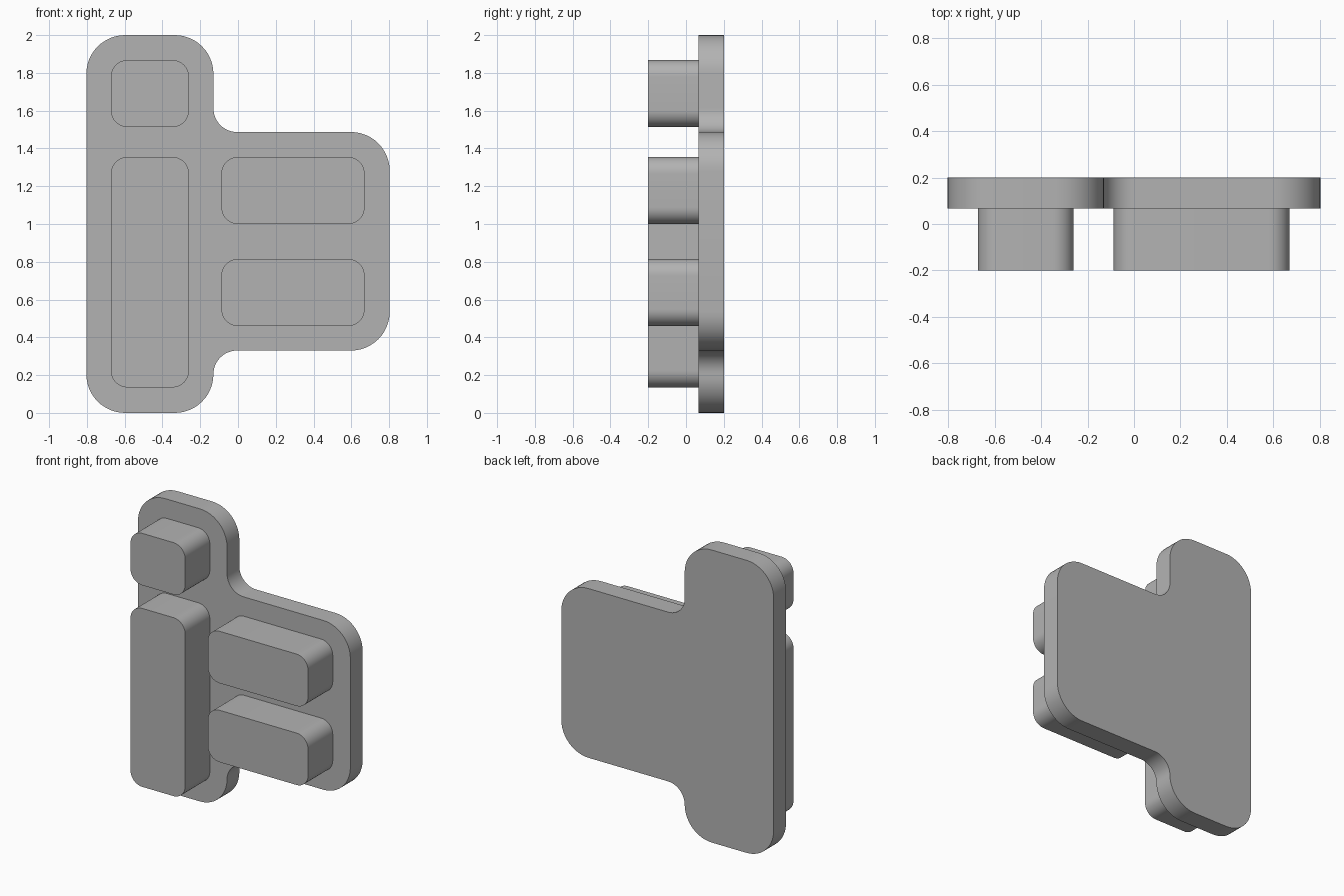
import bpy, bmesh, math
from mathutils import Vector

cube = bpy.data.objects.get("Cube")
if cube:
    bpy.data.objects.remove(cube, do_unlink=True)

grey = bpy.data.materials.new("plain_grey")
grey.use_nodes = True
COLOUR = (0.45, 0.45, 0.45, 1)
grey.diffuse_color = COLOUR
grey.node_tree.nodes["Principled BSDF"].inputs["Base Color"].default_value = COLOUR


def round_corners(corners, steps=12):
    """Replace each (x, z, radius) right-angle corner by a quarter arc."""
    points = []
    for i, (x, z, r) in enumerate(corners):
        here = Vector((x, z))
        to_prev = (Vector(corners[i - 1][:2]) - here).normalized()
        to_next = (Vector(corners[(i + 1) % len(corners)][:2]) - here).normalized()
        centre = here + (to_prev + to_next) * r
        for s in range(steps + 1):
            a = math.pi / 2 * s / steps
            points.append(centre - to_next * r * math.cos(a) - to_prev * r * math.sin(a))
    return points


def slab(name, corners, front, back):
    """Extrude a rounded outline from front to back along y."""
    bm = bmesh.new()
    face = bm.faces.new([bm.verts.new((p.x, front, p.y)) for p in round_corners(corners)])
    new = bmesh.ops.extrude_face_region(bm, geom=[face])["geom"]
    verts = [v for v in new if isinstance(v, bmesh.types.BMVert)]
    bmesh.ops.translate(bm, verts=verts, vec=(0, back - front, 0))
    bmesh.ops.recalc_face_normals(bm, faces=bm.faces)
    mesh = bpy.data.meshes.new(name)
    bm.to_mesh(mesh)
    bm.free()
    mesh.materials.append(grey)
    obj = bpy.data.objects.new(name, mesh)
    bpy.context.collection.objects.link(obj)
    bpy.ops.object.select_all(action="DESELECT")
    obj.select_set(True)
    bpy.context.view_layer.objects.active = obj
    bpy.ops.object.shade_smooth_by_angle(angle=math.radians(30))


# Backing plate: a tall column with a wide arm on its left side
OUT, INN = 0.205, 0.125
slab("backing_plate", [
    (-0.803, 0, OUT), (-0.13, 0, OUT), (-0.13, 0.33, INN), (0.803, 0.33, OUT),
    (0.803, 1.487, OUT), (-0.13, 1.487, INN), (-0.13, 2, OUT), (-0.803, 2, OUT),
], 0.067, 0.2)

# Raised blocks on the front
blocks = {
    "tall_block": (-0.673, -0.26, 0.135, 1.355),
    "top_block": (-0.673, -0.26, 1.513, 1.868),
    "upper_side_block": (-0.088, 0.67, 1.0, 1.355),
    "lower_side_block": (-0.088, 0.67, 0.46, 0.815),
}
for name, (x0, x1, z0, z1) in blocks.items():
    r = 0.088
    slab(name, [(x0, z0, r), (x1, z0, r), (x1, z1, r), (x0, z1, r)], -0.2, 0.067)
